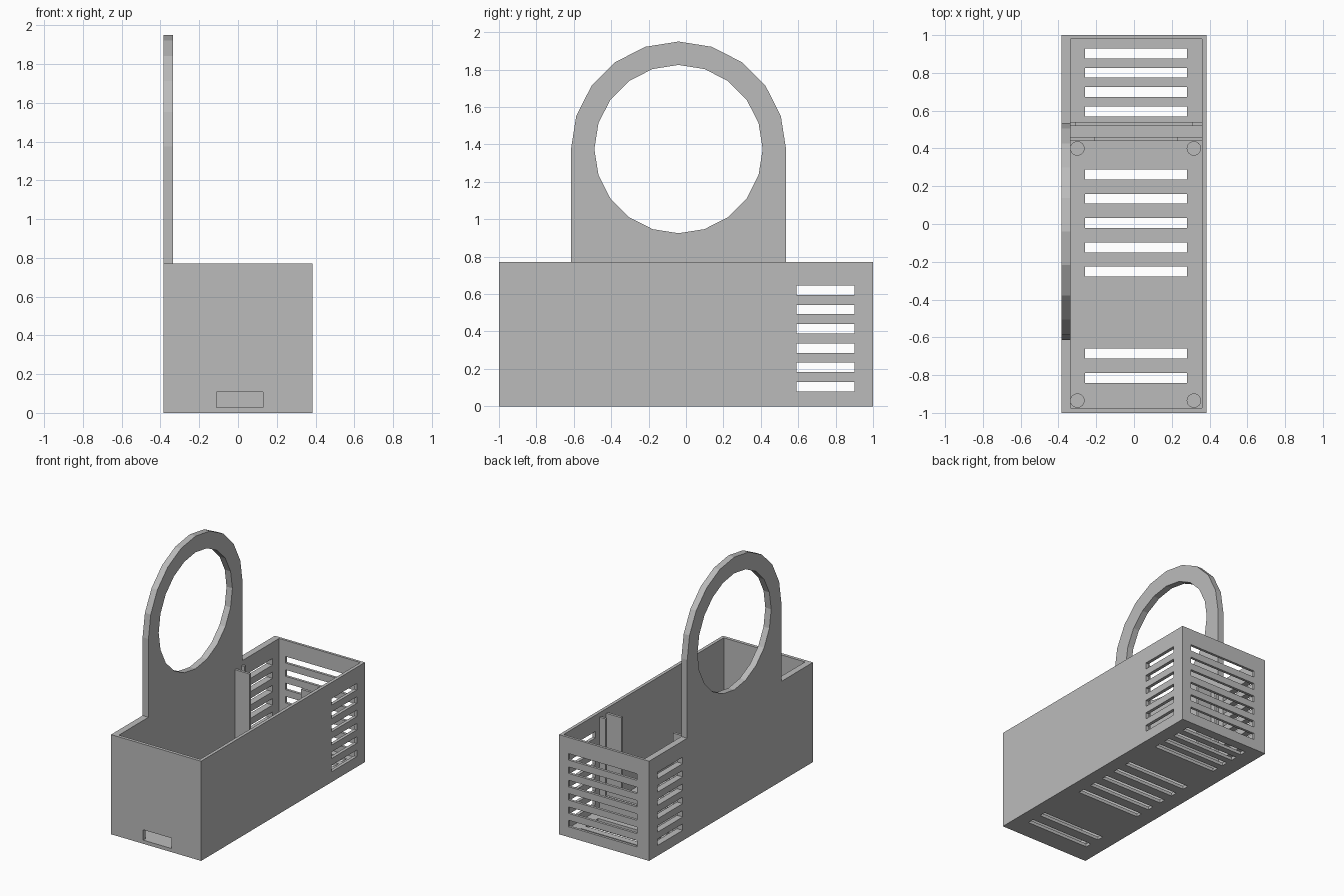
import bpy
import bmesh
from math import cos, sin, pi
from mathutils import Matrix, Vector

cube = bpy.data.objects.get("Cube")
if cube:
    bpy.data.objects.remove(cube, do_unlink=True)

grey = bpy.data.materials.new("plain grey")
grey.use_nodes = True
COLOUR = (0.5, 0.5, 0.5, 1)
grey.diffuse_color = COLOUR
grey.node_tree.nodes["Principled BSDF"].inputs["Base Color"].default_value = COLOUR


def finish(name, bm):
    bmesh.ops.recalc_face_normals(bm, faces=bm.faces)
    mesh = bpy.data.meshes.new(name)
    bm.to_mesh(mesh)
    bm.free()
    mesh.materials.append(grey)
    obj = bpy.data.objects.new(name, mesh)
    bpy.context.collection.objects.link(obj)
    return obj


def boxes(name, spans):
    """One object made of boxes, each given as x, y and z spans."""
    bm = bmesh.new()
    for span in spans:
        size = [b - a for a, b in span]
        mid = Vector([(a + b) / 2 for a, b in span])
        bmesh.ops.create_cube(bm, size=1, matrix=Matrix.Translation(mid) @ Matrix.Diagonal((*size, 1)))
    return finish(name, bm)


def prism(name, outline, x0, x1):
    """Extrude a y-z outline along x."""
    bm = bmesh.new()
    face = bm.faces.new([bm.verts.new((x0, y, z)) for y, z in outline])
    new = bmesh.ops.extrude_face_region(bm, geom=[face])["geom"]
    bmesh.ops.translate(bm, vec=(x1 - x0, 0, 0), verts=[v for v in new if isinstance(v, bmesh.types.BMVert)])
    return finish(name, bm)


def cut(target, cutter):
    cutter.hide_render = True
    mod = target.modifiers.new("cut", "BOOLEAN")
    mod.operation = "DIFFERENCE"
    mod.solver = "EXACT"
    mod.object = cutter
    bpy.context.view_layer.objects.active = target
    bpy.ops.object.modifier_apply(modifier=mod.name)
    bpy.data.objects.remove(cutter, do_unlink=True)


W, H = 0.385, 0.77          # half width and height of the box
IN_L, IN_R = -0.335, 0.36   # inner wall faces
FLOOR = 0.025

# Open box
tub = boxes("box", [((-W, W), (-1, 1), (0, H))])
cut(tub, boxes("cavity", [((IN_L, IN_R), (-0.975, 0.98), (FLOOR, 1))]))

# Vents in the sides, back and floor, plus the cable opening in front
vents = [((-0.11, 0.13), (-1.1, -0.9), (0.028, 0.108))]
for i in range(6):
    z = (0.08 + 0.103 * i, 0.13 + 0.103 * i)
    vents.append(((-0.5, 0.5), (0.59, 0.90), z))
    vents.append(((-0.28, 0.305), (0.95, 1.1), z))
for y in (-0.815, -0.685, -0.252, -0.124, 0.005, 0.134, 0.262, 0.595, 0.698, 0.801, 0.903):
    vents.append(((-0.26, 0.28), (y - 0.026, y + 0.026), (-0.1, 0.06)))
cut(tub, boxes("vents", vents))

# Ring plate standing on the thick side wall
CY, CZ, SIDES = -0.04, 1.375, 20


def arc(radius, count):
    return [(CY + radius * cos(2 * pi * i / SIDES), CZ + radius * sin(2 * pi * i / SIDES)) for i in range(count)]


R = 0.575
ring = prism("ring_plate", arc(R, SIDES // 2 + 1) + [(CY - R, H), (CY + R, H)], -W, IN_L)
cut(ring, prism("ring_hole", arc(0.45, SIDES), -0.5, -0.2))

# Guide posts and low ridges that hold a slide-in panel
POST, RIDGE = 0.735, 0.14
FRONT, BACK = (0.44, 0.46), (0.52, 0.54)
for side, x_front, x_back in (
    ("right", (IN_L, -0.21), (IN_L, -0.31)),
    ("left", (0.23, IN_R), (0.31, IN_R)),
):
    boxes(side + "_guide_posts", [(x_front, FRONT, (FLOOR, POST)), (x_back, BACK, (FLOOR, POST))])
boxes("guide_ridges", [
    ((-0.21, 0.23), FRONT, (FLOOR, RIDGE)),
    ((-0.31, 0.31), BACK, (FLOOR, RIDGE)),
])

# Round mounting pegs on the floor
for n, (x, y) in enumerate([(x, y) for x in (-0.30, 0.317) for y in (-0.935, 0.4)]):
    bm = bmesh.new()
    bmesh.ops.create_cone(bm, cap_ends=True, segments=24, radius1=0.038, radius2=0.038, depth=0.06,
                          matrix=Matrix.Translation((x, y, FLOOR + 0.03)))
    finish(f"mounting_peg_{n + 1}", bm)
